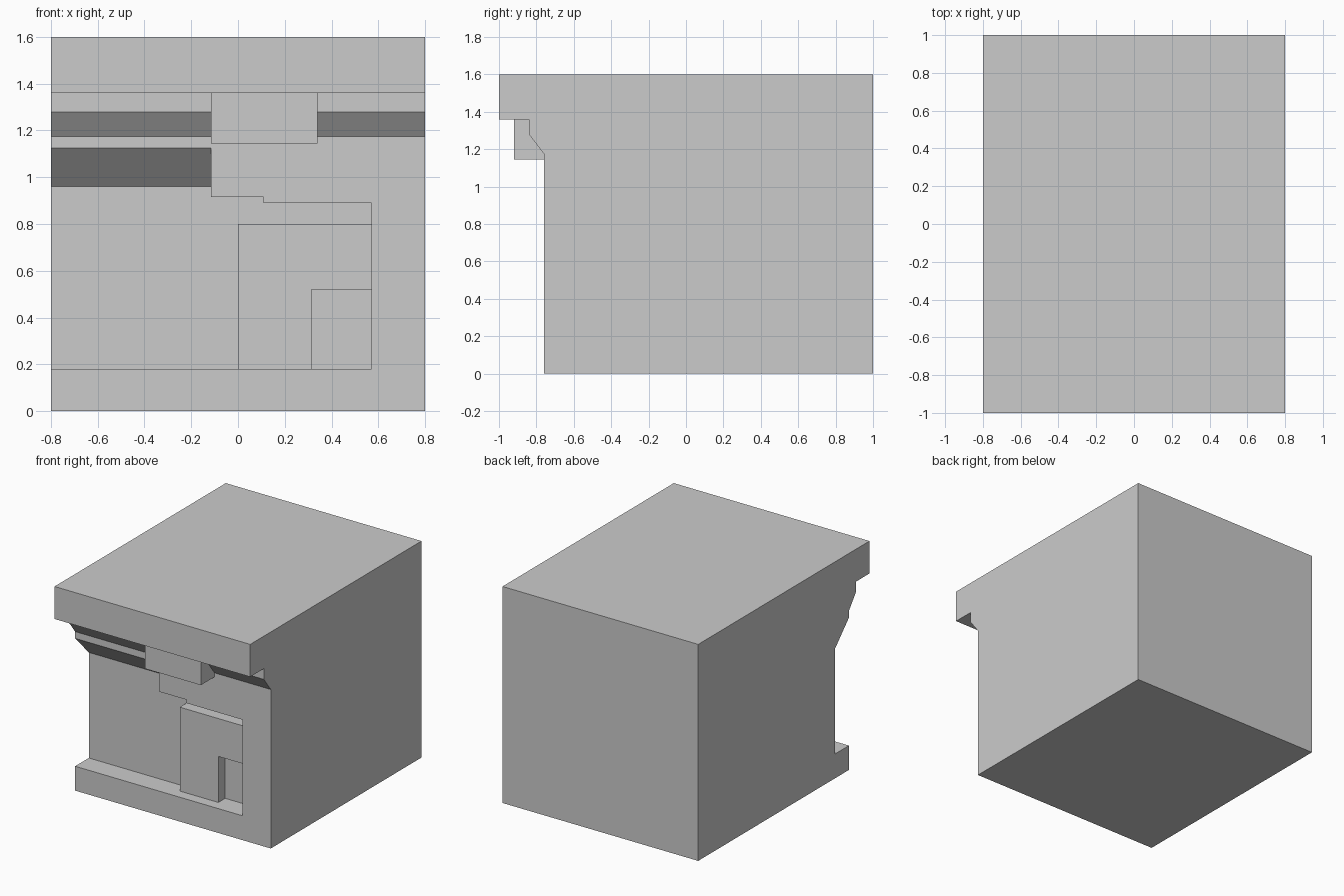
import bpy
import bmesh

if "Cube" in bpy.data.objects:
    bpy.data.objects.remove(bpy.data.objects["Cube"])


def prism(name, points, start, end, axis):
    """Extrude a flat outline: (y, z) points along x, or (x, z) points along y."""
    def place(p, d):
        return (d, p[0], p[1]) if axis == 'X' else (p[0], d, p[1])
    bm = bmesh.new()
    a = [bm.verts.new(place(p, start)) for p in points]
    b = [bm.verts.new(place(p, end)) for p in points]
    bm.faces.new(a)
    bm.faces.new(b)
    n = len(points)
    for i in range(n):
        j = (i + 1) % n
        bm.faces.new((a[i], a[j], b[j], b[i]))
    bmesh.ops.recalc_face_normals(bm, faces=bm.faces)
    mesh = bpy.data.meshes.new(name)
    bm.to_mesh(mesh)
    bm.free()
    obj = bpy.data.objects.new(name, mesh)
    bpy.context.collection.objects.link(obj)
    return obj


def combine(target, tool, operation):
    """Apply a boolean and remove the tool object."""
    mod = target.modifiers.new(tool.name, 'BOOLEAN')
    mod.operation = operation
    mod.solver = 'EXACT'
    mod.object = tool
    bpy.context.view_layer.objects.active = target
    bpy.ops.object.modifier_apply(modifier=mod.name)
    bpy.data.objects.remove(tool)


WALL, BACK, PANEL = -0.76, -0.60, -0.68   # front wall, recess and panel depths
SILL = 0.18                               # top of the base ledge

# Main block with overhanging roof slab and sloped moulding
block = prism("building_block", [
    (WALL, 0), (1, 0), (1, 1.6), (-1, 1.6), (-1, 1.36),
    (-0.84, 1.36), (-0.84, 1.28), (WALL, 1.175)], -0.8, 0.8, 'X')

# Left recess with sloped head
combine(block, prism("left_recess", [
    (WALL, 1.125), (BACK, 0.96), (BACK, SILL), (-1.1, SILL), (-1.1, 1.125)],
    -0.9, -0.115, 'X'), 'DIFFERENCE')

# Right recess with stepped head
combine(block, prism("right_recess", [
    (-0.3, SILL), (0.57, SILL), (0.57, 0.89), (0.11, 0.89), (0.11, 0.915), (-0.3, 0.915)],
    -1.1, BACK, 'Y'), 'DIFFERENCE')

# Raised panel with a notch, set into the recess
combine(block, prism("raised_panel", [
    (0, 0.1), (0.315, 0.1), (0.315, 0.52), (0.62, 0.52), (0.62, 0.8), (0, 0.8)],
    PANEL, -0.5, 'Y'), 'UNION')

# Bracket block under the roof slab
combine(block, prism("bracket", [
    (-0.115, 1.145), (0.34, 1.145), (0.34, 1.45), (-0.115, 1.45)],
    -0.92, -0.65, 'Y'), 'UNION')
